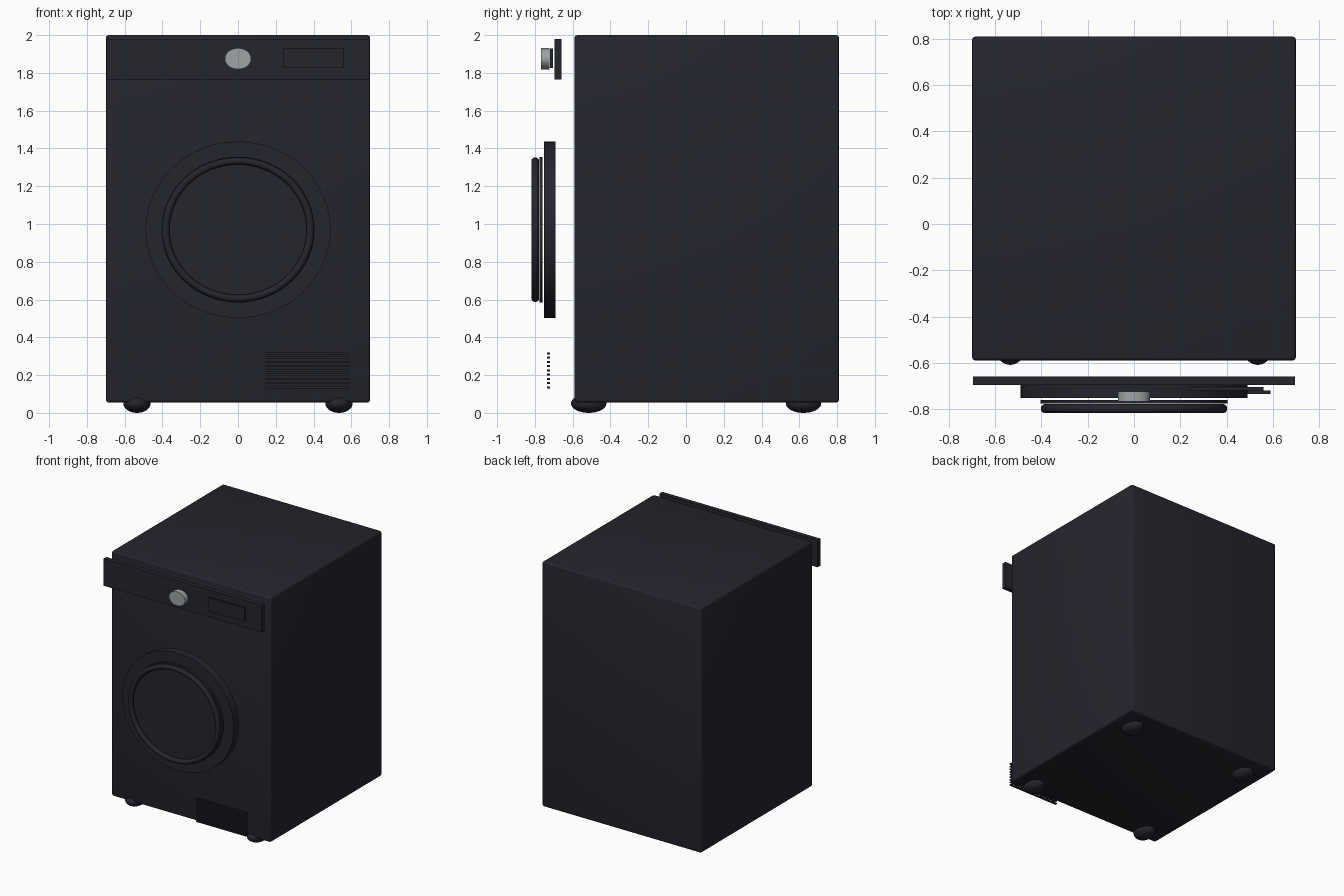
import bpy
from math import pi, radians

if "Cube" in bpy.data.objects:
    bpy.data.objects.remove(bpy.data.objects["Cube"])


def material(name, rgb):
    m = bpy.data.materials.new(name)
    m.use_nodes = True
    m.diffuse_color = (*rgb, 1)
    m.node_tree.nodes["Principled BSDF"].inputs["Base Color"].default_value = (*rgb, 1)
    return m


charcoal = material("charcoal", (0.018, 0.018, 0.027))
silver = material("silver", (0.34, 0.37, 0.37))


def finish(name, mat, scale, bevel=0, smooth=False):
    ob = bpy.context.object
    ob.name = name
    ob.scale = scale
    bpy.ops.object.transform_apply(location=False, rotation=True, scale=True)
    ob.data.materials.append(mat)
    if bevel:
        mod = ob.modifiers.new("soft_edges", 'BEVEL')
        mod.width = bevel
        mod.segments = 3
        bpy.ops.object.modifier_apply(modifier=mod.name)
    if smooth:
        bpy.ops.object.shade_smooth_by_angle(angle=radians(35))
    return ob


def box(name, low, high, bevel=0):
    centre = [(a + b) / 2 for a, b in zip(low, high)]
    bpy.ops.mesh.primitive_cube_add(size=1, location=centre)
    return finish(name, charcoal, [b - a for a, b in zip(low, high)], bevel, bevel > 0)


def disc(name, mat, x, z, rx, rz, front, back, sides=64):
    # Oval slab whose axis runs front to back
    bpy.ops.mesh.primitive_cylinder_add(vertices=sides, radius=1, depth=1,
                                        location=(x, (front + back) / 2, z),
                                        rotation=(pi / 2, 0, 0))
    return finish(name, mat, (rx, rz, back - front), smooth=True)


# Cabinet and control panel
box("cabinet", (-0.70, -0.59, 0.055), (0.70, 0.81, 2.0), 0.015)
box("control_panel", (-0.695, -0.695, 1.765), (0.695, -0.66, 1.98))
box("display", (0.24, -0.72, 1.825), (0.56, -0.705, 1.93))
disc("program_knob", silver, 0, 1.875, 0.07, 0.056, -0.767, -0.723, 32)

# Door: surround, glass and rounded rim
door_z = 0.97
disc("door_surround", charcoal, 0, door_z, 0.49, 0.467, -0.753, -0.69)
disc("door_glass", charcoal, 0, door_z, 0.405, 0.386, -0.776, -0.76)
bpy.ops.mesh.primitive_torus_add(major_segments=64, minor_segments=16,
                                 major_radius=0.383, minor_radius=0.02,
                                 location=(0, -0.798, door_z), rotation=(pi / 2, 0, 0))
finish("door_rim", charcoal, (1, 0.95, 1), smooth=True)

# Vent slats
for i in range(9):
    z = 0.135 + i * 0.0225
    box(f"vent_slat_{i + 1}", (0.145, -0.735, z - 0.005), (0.59, -0.72, z + 0.005))

# Squashed round feet
for side, x in (("left", 0.535), ("right", -0.535)):
    for end, y in (("front", -0.515), ("back", 0.622)):
        bpy.ops.mesh.primitive_uv_sphere_add(segments=32, ring_count=16, radius=1,
                                             location=(x, y, 0.05))
        finish(f"{end}_{side}_foot", charcoal, (0.072, 0.094, 0.05), smooth=True)
